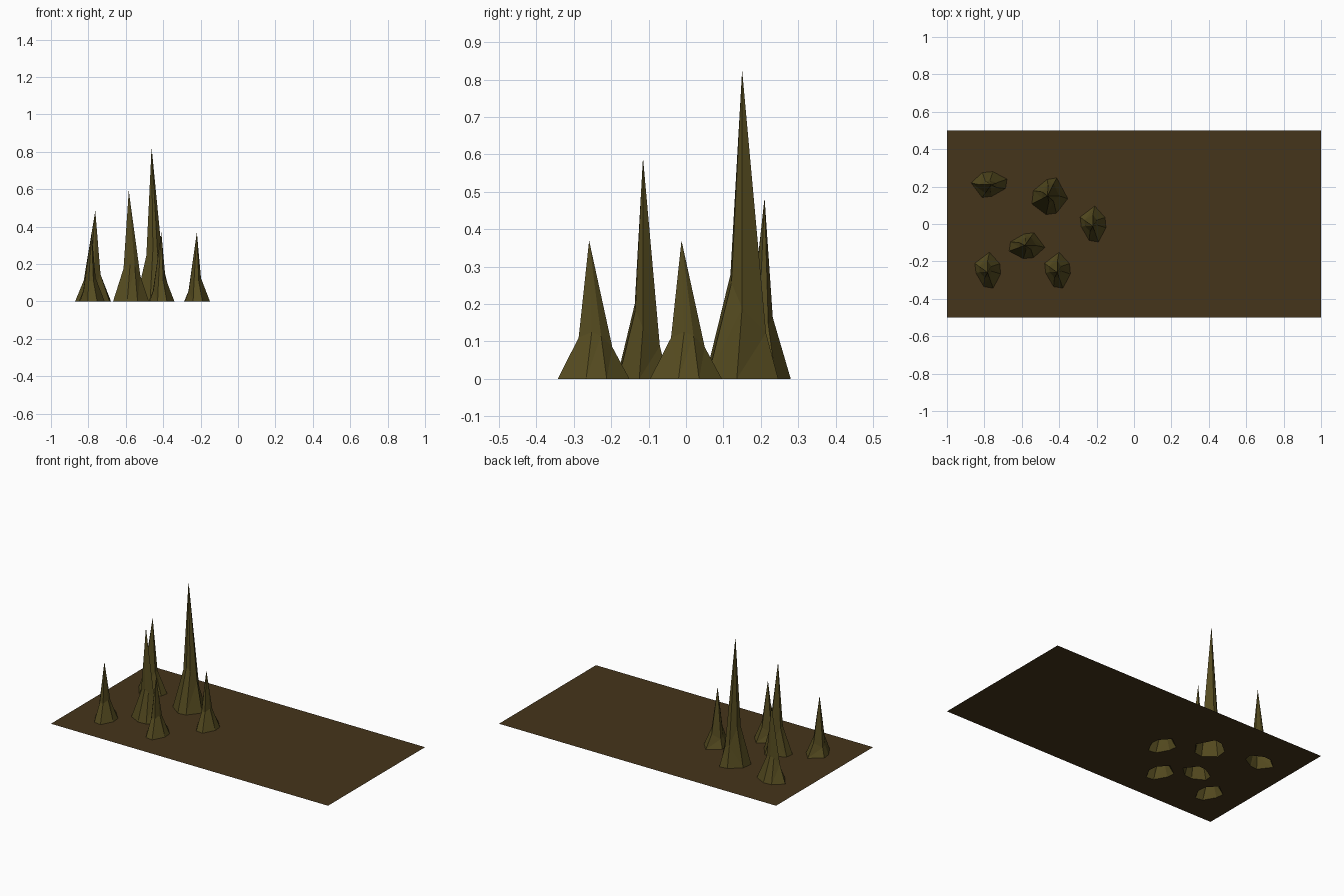
import bpy, bmesh
from mathutils import Matrix, Vector, geometry

if "Cube" in bpy.data.objects:
    bpy.data.objects.remove(bpy.data.objects["Cube"])


def material(name, rgb):
    m = bpy.data.materials.new(name)
    m.diffuse_color = (*rgb, 1)
    m.use_nodes = True
    m.node_tree.nodes["Principled BSDF"].inputs["Base Color"].default_value = m.diffuse_color
    return m


def finish(bm, name, mat):
    me = bpy.data.meshes.new(name)
    bm.to_mesh(me)
    bm.free()
    me.materials.append(mat)
    ob = bpy.data.objects.new(name, me)
    bpy.context.collection.objects.link(ob)
    return ob


rock = material("rock", (0.09, 0.07, 0.014))
soil = material("soil", (0.06, 0.035, 0.011))

# One faceted spike: flared foot, tilted collar, sharp tip
FOOT = [(.01, .096, 0), (.065, .035, 0), (.07, -.02, 0), (.03, -.096, 0),
        (-.02, -.088, 0), (-.062, -.015, 0), (-.068, .037, 0)]
COLLAR = [(0, .05, .085), (.02, .02, .115), (.022, -.005, .125), (.01, -.04, .11),
          (-.015, -.04, .11), (-.042, -.01, .06), (-.045, .02, .055)]
TIP = (0, -.012, .37)

# x, y, quarter turns, width scale, height scale
SPIKES = [(-.22, 0, 0, 1, 1), (-.783, -.247, 0, 1, 1), (-.41, -.247, 0, 1, 1),
          (-.775, .21, 1, 1, 1.31), (-.572, -.115, -1, 1, 1.6),
          (-.45, .15, -1, 1.42, 2.23)]

feet = []
for x, y, turn, wide, tall in SPIKES:
    M = (Matrix.Translation((x, y, 0)) @ Matrix.Rotation(turn * 1.5707963, 4, 'Z')
         @ Matrix.Diagonal((wide, 1, tall, 1)))
    bm = bmesh.new()
    foot = [bm.verts.new(M @ Vector(p)) for p in FOOT]
    collar = [bm.verts.new(M @ Vector(p)) for p in COLLAR]
    tip = bm.verts.new(M @ Vector(TIP))
    n = len(foot)
    for i in range(n):
        j = (i + 1) % n
        bm.faces.new((foot[j], foot[i], collar[i], collar[j]))
        bm.faces.new((collar[j], collar[i], tip))
    bmesh.ops.triangulate(bm, faces=[f for f in bm.faces if len(f.verts) == 4])
    feet.append([v.co.copy() for v in foot])
    finish(bm, "rock_spike", rock)

# Ground sheet, open beneath each hollow spike
sheet = [Vector(p) for p in ((-1, -.5, 0), (1, -.5, 0), (1, .5, 0), (-1, .5, 0))]
loops = [sheet] + feet
points = [p for loop in loops for p in loop]
bm = bmesh.new()
verts = [bm.verts.new(p) for p in points]
for tri in geometry.tessellate_polygon(loops):
    a, b, c = (points[i] for i in tri)
    if (b - a).cross(c - a).z < 0:
        tri = tri[::-1]
    bm.faces.new([verts[i] for i in tri])
finish(bm, "ground_sheet", soil)
